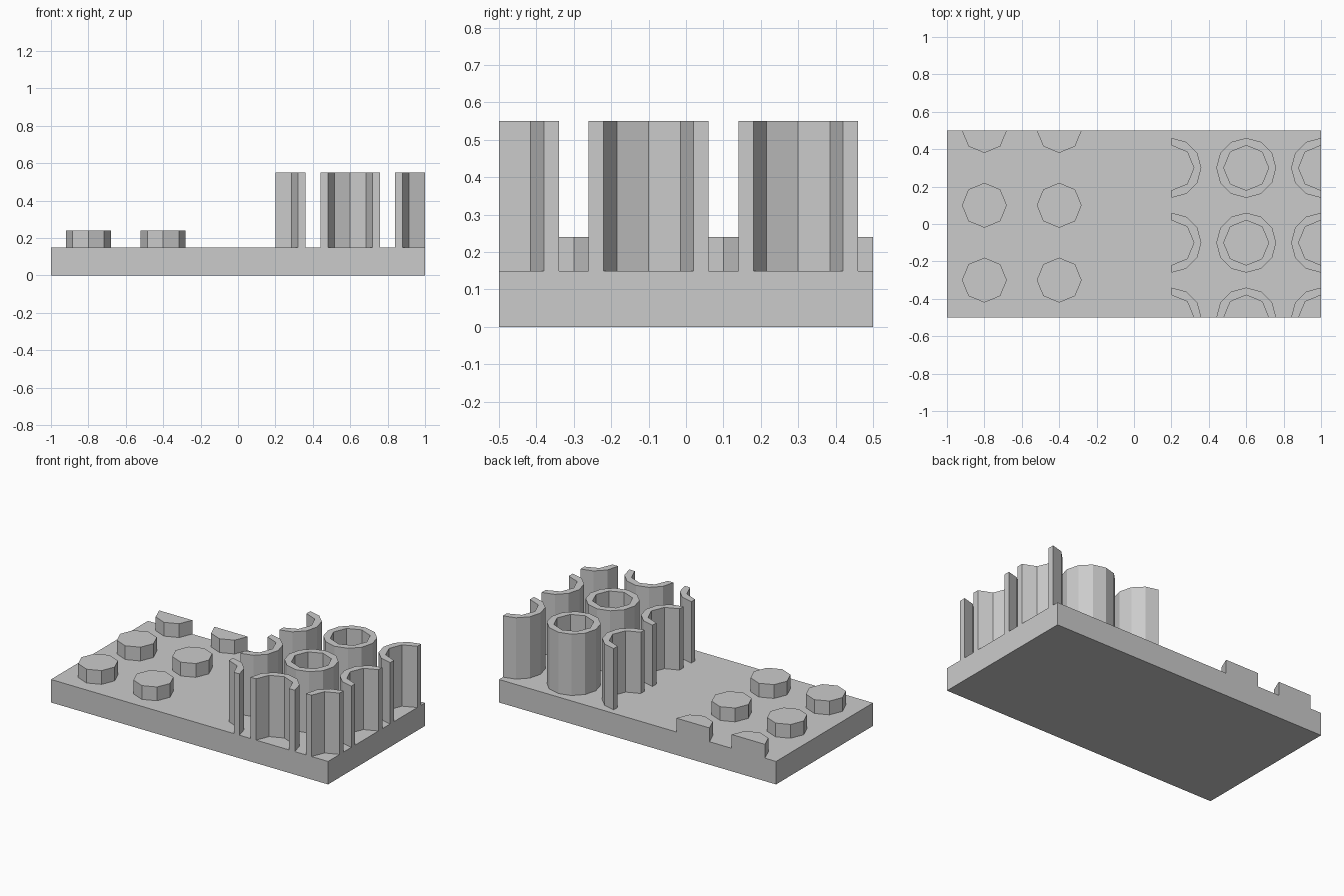
import bpy
import bmesh
from math import cos, sin, radians

cube = bpy.data.objects.get("Cube")
if cube:
    bpy.data.objects.remove(cube, do_unlink=True)

GREY = (0.6, 0.6, 0.6, 1.0)
material = bpy.data.materials.new("light grey")
material.use_nodes = True
material.diffuse_color = GREY
material.node_tree.nodes["Principled BSDF"].inputs["Base Color"].default_value = GREY

BASE_TOP = 0.15


def arc(radius, sides, start, sweep):
    """Points of a regular polygon's arc; a full turn leaves out the repeated end."""
    steps = round(sides * sweep / 360)
    count = steps if sweep == 360 else steps + 1
    angles = [radians(start + sweep * i / steps) for i in range(count)]
    return [(radius * cos(a), radius * sin(a)) for a in angles]


def prism(name, loops, centre, bottom, top):
    """Fill flat outlines (a second one becomes a hole) and extrude them upward."""
    bm = bmesh.new()
    for loop in loops:
        verts = [bm.verts.new((x, y, 0)) for x, y in loop]
        for a, b in zip(verts, verts[1:] + verts[:1]):
            bm.edges.new((a, b))
    bmesh.ops.triangle_fill(bm, edges=bm.edges[:], use_beauty=True)
    result = bmesh.ops.extrude_face_region(bm, geom=bm.faces[:], use_keep_orig=True)
    raised = [g for g in result["geom"] if isinstance(g, bmesh.types.BMVert)]
    bmesh.ops.translate(bm, verts=raised, vec=(0, 0, top - bottom))
    bmesh.ops.recalc_face_normals(bm, faces=bm.faces[:])
    mesh = bpy.data.meshes.new(name)
    bm.to_mesh(mesh)
    bm.free()
    mesh.materials.append(material)
    obj = bpy.data.objects.new(name, mesh)
    obj.location = (*centre, bottom)
    bpy.context.collection.objects.link(obj)


# Base slab
prism("base_plate", [[(-1, -0.5), (1, -0.5), (1, 0.5), (-1, 0.5)]], (0, 0), 0, BASE_TOP)

# Octagonal studs; the back row is cut in half by the slab's edge
for x in (-0.8, -0.4):
    for y in (-0.3, 0.1, 0.5):
        start, sweep = (180, 180) if y == 0.5 else (0, 360)
        prism("stud", [arc(0.12, 8, start, sweep)], (x, y), BASE_TOP, 0.24)

# Tubes, twelve-sided outside and eight-sided inside; cut at the block's edges
columns = {0.2: (-90, 90), 0.6: (0, 360), 1.0: (90, 270)}
for x, (first, last) in columns.items():
    for y in (-0.5, -0.1, 0.3):
        if y == -0.5:
            start, end = max(first, 0), min(last, 180)
        else:
            start, end = first, last
        outer = arc(0.16, 12, start, end - start)
        inner = arc(0.12, 8, start, end - start)
        full = end - start == 360
        loops = [outer, inner] if full else [outer + inner[::-1]]
        prism("tube" if full else "cut_tube", loops, (x, y), BASE_TOP, 0.55)
